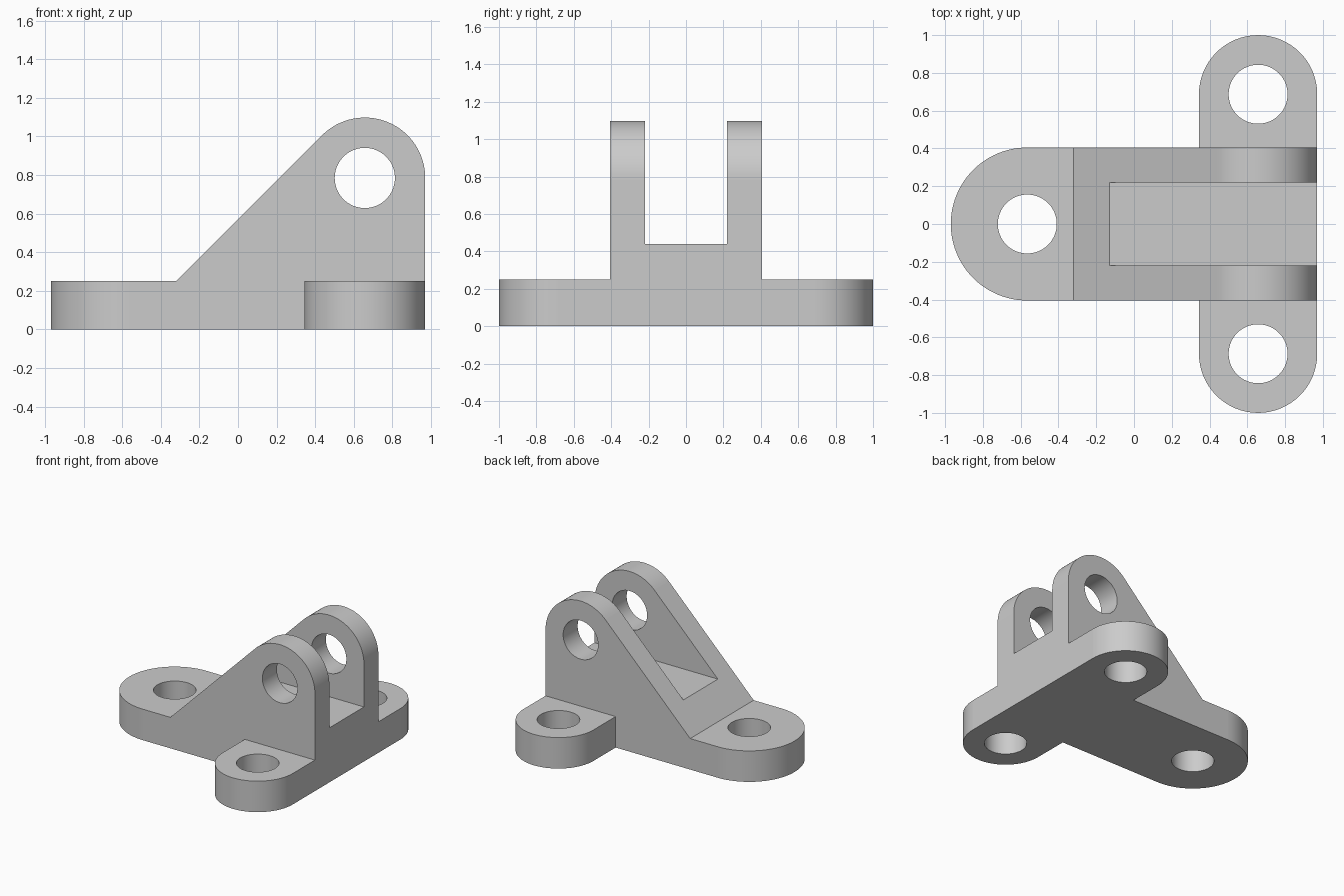
import bpy
import bmesh
from math import cos, sin, radians
from mathutils import Matrix

cube = bpy.data.objects.get("Cube")
if cube:
    bpy.data.objects.remove(cube, do_unlink=True)

# Main dimensions
END_X = 0.97          # flat end of the bracket
PLATE = 0.25          # base plate thickness
BODY_Y = 0.405        # half width of body and round foot
FOOT_X = BODY_Y - END_X
EAR_R = 0.313         # outer radius of side lugs and clevis ears
EAR_X = END_X - EAR_R
LUG_Y = 1 - EAR_R
PIN_Z = 0.785
HOLE_R = 0.156
SLOT_Y = 0.22
SLOT_Z = 0.44

grey = bpy.data.materials.new("plain grey")
grey.use_nodes = True
colour = (0.6, 0.6, 0.6, 1)
grey.diffuse_color = colour
grey.node_tree.nodes["Principled BSDF"].inputs["Base Color"].default_value = colour


def arc(cx, cy, r, start, end, steps=32):
    angles = [radians(start + (end - start) * i / steps) for i in range(steps + 1)]
    return [(cx + r * cos(a), cy + r * sin(a)) for a in angles]


def prism(name, outline, low, high, upright=False):
    """Extrude an outline along z, or along y when upright."""
    bm = bmesh.new()
    place = (lambda p: (p[0], low, p[1])) if upright else (lambda p: (p[0], p[1], low))
    face = bm.faces.new([bm.verts.new(place(p)) for p in outline])
    grown = bmesh.ops.extrude_face_region(bm, geom=[face])["geom"]
    shift = (0, high - low, 0) if upright else (0, 0, high - low)
    bmesh.ops.translate(bm, vec=shift,
                        verts=[v for v in grown if isinstance(v, bmesh.types.BMVert)])
    bmesh.ops.recalc_face_normals(bm, faces=bm.faces[:])
    mesh = bpy.data.meshes.new(name)
    bm.to_mesh(mesh)
    bm.free()
    mesh.materials.append(grey)
    obj = bpy.data.objects.new(name, mesh)
    bpy.context.collection.objects.link(obj)
    return obj


def combine(target, other, operation):
    """Apply a boolean and remove the helper."""
    mod = target.modifiers.new(operation.lower(), "BOOLEAN")
    mod.operation = operation
    mod.solver = "EXACT"
    mod.object = other
    graph = bpy.context.evaluated_depsgraph_get()
    result = bpy.data.meshes.new_from_object(target.evaluated_get(graph))
    target.modifiers.clear()
    target.data = result
    bpy.data.objects.remove(other, do_unlink=True)


def drill(target, x, y, low, high, upright=False):
    ring = arc(x, y, HOLE_R, 0, 360, 64)[:-1]
    cutter = prism("hole_cutter", ring, low, high, upright)
    cutter.hide_render = True
    combine(target, cutter, "DIFFERENCE")


# Base plate: round foot on one end, a round lug on each side of the other
lug_left = EAR_X - EAR_R
plan = arc(FOOT_X, 0, BODY_Y, 90, 270, 48)
plan += [(lug_left, -BODY_Y)] + arc(EAR_X, -LUG_Y, EAR_R, 180, 360)
plan += arc(EAR_X, LUG_Y, EAR_R, 0, 180) + [(lug_left, BODY_Y)]
bracket = prism("bracket", plan, 0, PLATE)

# Clevis: sloped rib rising to the rounded ears
side = arc(EAR_X, PIN_Z, EAR_R, 0, 135)
tip_x, tip_z = side[-1]
side += [(tip_x - (tip_z - PLATE), PLATE), (END_X, PLATE)]
clevis = prism("clevis", side, -BODY_Y, BODY_Y, upright=True)

# Slot between the ears, then the pin hole through both
slot = prism("slot_cutter", [(-1, SLOT_Z), (2, SLOT_Z), (2, 2), (-1, 2)],
             -SLOT_Y, SLOT_Y, upright=True)
slot.hide_render = True
combine(clevis, slot, "DIFFERENCE")
drill(clevis, EAR_X, PIN_Z, -1, 1, upright=True)

# Join, then drill the three mounting holes
combine(bracket, clevis, "UNION")
for x, y in [(FOOT_X, 0), (EAR_X, LUG_Y), (EAR_X, -LUG_Y)]:
    drill(bracket, x, y, -0.2, 0.4)

# Smooth the round walls, keep the broad faces flat
bpy.ops.object.select_all(action="DESELECT")
bracket.select_set(True)
bpy.context.view_layer.objects.active = bracket
bpy.ops.object.shade_smooth_by_angle(angle=radians(30))
for poly in bracket.data.polygons:
    if poly.area > 0.05:
        poly.use_smooth = False
